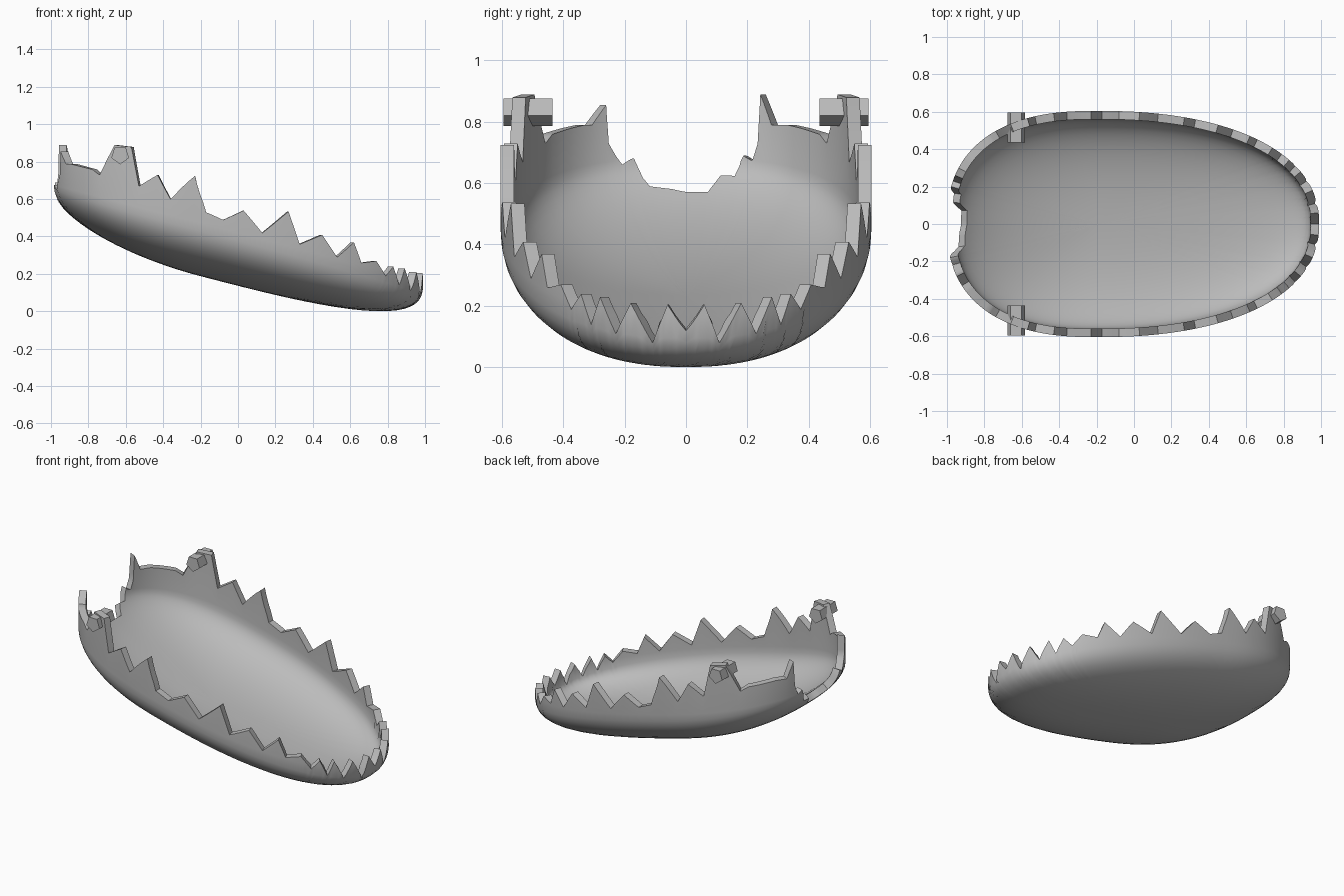
import bpy, bmesh, math

cube = bpy.data.objects.get("Cube")
if cube:
    bpy.data.objects.remove(cube)

grey = bpy.data.materials.new("mid_grey")
grey.use_nodes = True
colour = (0.5, 0.5, 0.5, 1)
grey.diffuse_color = colour
grey.node_tree.nodes["Principled BSDF"].inputs["Base Color"].default_value = colour

CX, WIDTH, DEPTH, LEVELS, SPLIT = -0.2, 0.605, 0.283, 18, 4


def egg(front):
    """Length and roundness of the plan outline, front or rear."""
    return (1.19, 2.25) if front else (0.80, 2.45)


def outline(a):
    c, s = math.cos(a), math.sin(a)
    length, n = egg(c > 0)
    p = 2 / n
    return (CX + math.copysign(length * abs(c) ** p, c),
            math.copysign(WIDTH * abs(s) ** p, s))


def side_angle(x):
    length, n = egg(x > CX)
    c = min(1, abs(x - CX) / length) ** (n / 2)
    return math.acos(math.copysign(c, x - CX))


def end_angle(y, front):
    a = math.asin((y / WIDTH) ** (egg(front)[1] / 2))
    return a if front else math.pi - a


def rim_plane(x):
    return 0.43 - 0.26 * x


def hull_point(a, s):
    """Point on the tilted bowl, s running from the keel out to the rim."""
    X, Y = outline(a)
    x, y = CX + (X - CX) * s, Y * s
    c = math.cos(a)
    n = 2.35 + (0.65 if c > 0 else -0.35) * c * c
    return x, y, rim_plane(x) - DEPTH * max(0, 1 - s ** n) ** (1 / n)


# Rim heights: front teeth by y, side teeth by x, torn rear edge by y
front_teeth = [(0, .13), (.06, .215), (.11, .09), (.18, .22), (.23, .12),
               (.28, .24), (.31, .15)]
side_teeth = [(.83, .25), (.79, .20), (.74, .28), (.66, .27), (.62, .38), (.53, .30),
              (.45, .42), (.33, .37), (.27, .545), (.13, .43), (.03, .55), (-.08, .50),
              (-.17, .54), (-.23, .735), (-.36, .61), (-.43, .74), (-.53, .68),
              (-.57, .89), (-.66, .90), (-.74, .74), (-.78, .77), (-.86, .79)]
rear_left = [(.36, .80), (.30, .80), (.26, .90), (.25, .74), (.23, .68), (.20, .70),
             (.17, .61), (.12, .61), (.08, .55), (0, .55)]
rear_right = [(.36, .80), (.33, .80), (.28, .865), (.27, .74), (.22, .66), (.18, .69),
              (.15, .60), (.13, .57), (.05, .56), (0, .55)]


def half_rim(rear):
    nodes = [(end_angle(y, True), z) for y, z in front_teeth]
    nodes += [(side_angle(x), z) for x, z in side_teeth]
    nodes += [(end_angle(y, False), z) for y, z in rear]
    out = []
    for (a0, z0), (a1, z1) in zip(nodes, nodes[1:]):
        for i in range(SPLIT):
            t = i / SPLIT
            out.append((a0 + (a1 - a0) * t, z0 + (z1 - z0) * t))
    return out + [nodes[-1]]


def column(a, top):
    """Strip of points from the keel up to the jagged edge."""
    X, Y = outline(a)
    above = top > rim_plane(X) + 0.005
    limit = 1.0
    if not above:
        lo, hi = (0.82 if X > 0 else 0.6), 1.0
        for _ in range(30):
            limit = (lo + hi) / 2
            if hull_point(a, limit)[2] > top:
                hi = limit
            else:
                lo = limit
    count = LEVELS - 1 if above else LEVELS
    end = math.asin(limit)
    pts = [hull_point(a, math.sin(end * k / (count - 1))) for k in range(count)]
    return pts + [(X, Y, top)] if above else pts


left = half_rim(rear_left)
right = [(2 * math.pi - a, z) for a, z in reversed(half_rim(rear_right))]
columns = [column(a, z) for a, z in left + right[1:-1]]

# Jagged shell
bm = bmesh.new()
grid = [[bm.verts.new(p) for p in col] for col in columns]
for i, col in enumerate(grid):
    nxt = grid[(i + 1) % len(grid)]
    for k in range(LEVELS - 1):
        bm.faces.new((col[k], col[k + 1], nxt[k + 1], nxt[k]))
bmesh.ops.remove_doubles(bm, verts=bm.verts, dist=0.0005)
bmesh.ops.recalc_face_normals(bm, faces=bm.faces)
# Outward means downward at the keel
lowest = min(bm.faces, key=lambda f: f.calc_center_median().z)
if lowest.normal.z > 0:
    bmesh.ops.reverse_faces(bm, faces=bm.faces)
base = min(v.co.z for v in bm.verts)
bmesh.ops.translate(bm, verts=bm.verts, vec=(0, 0, -base))
mesh = bpy.data.meshes.new("jagged_shell")
bm.to_mesh(mesh)
bm.free()
shell = bpy.data.objects.new("jagged_shell", mesh)
bpy.context.collection.objects.link(shell)
mesh.materials.append(grey)
thick = shell.modifiers.new("thickness", 'SOLIDIFY')
thick.thickness, thick.offset = 0.045, -1
bpy.ops.object.select_all(action='DESELECT')
shell.select_set(True)
bpy.context.view_layer.objects.active = shell
bpy.ops.object.modifier_apply(modifier="thickness")
bpy.ops.object.shade_smooth_by_angle(angle=math.radians(30))

# Five-sided hinge pegs, point down
for name, side in (("left_hinge_peg", 1), ("right_hinge_peg", -1)):
    pm = bmesh.new()
    rings = []
    for y in (0.435, 0.595):
        rings.append([pm.verts.new((-0.63 + 0.05 * math.sin(k * math.tau / 5), side * y,
                                    0.835 - 0.05 * math.cos(k * math.tau / 5)))
                      for k in range(5)])
        pm.faces.new(rings[-1])
    for k in range(5):
        j = (k + 1) % 5
        pm.faces.new((rings[0][k], rings[0][j], rings[1][j], rings[1][k]))
    bmesh.ops.recalc_face_normals(pm, faces=pm.faces)
    peg_mesh = bpy.data.meshes.new(name)
    pm.to_mesh(peg_mesh)
    pm.free()
    peg_mesh.materials.append(grey)
    bpy.context.collection.objects.link(bpy.data.objects.new(name, peg_mesh))
